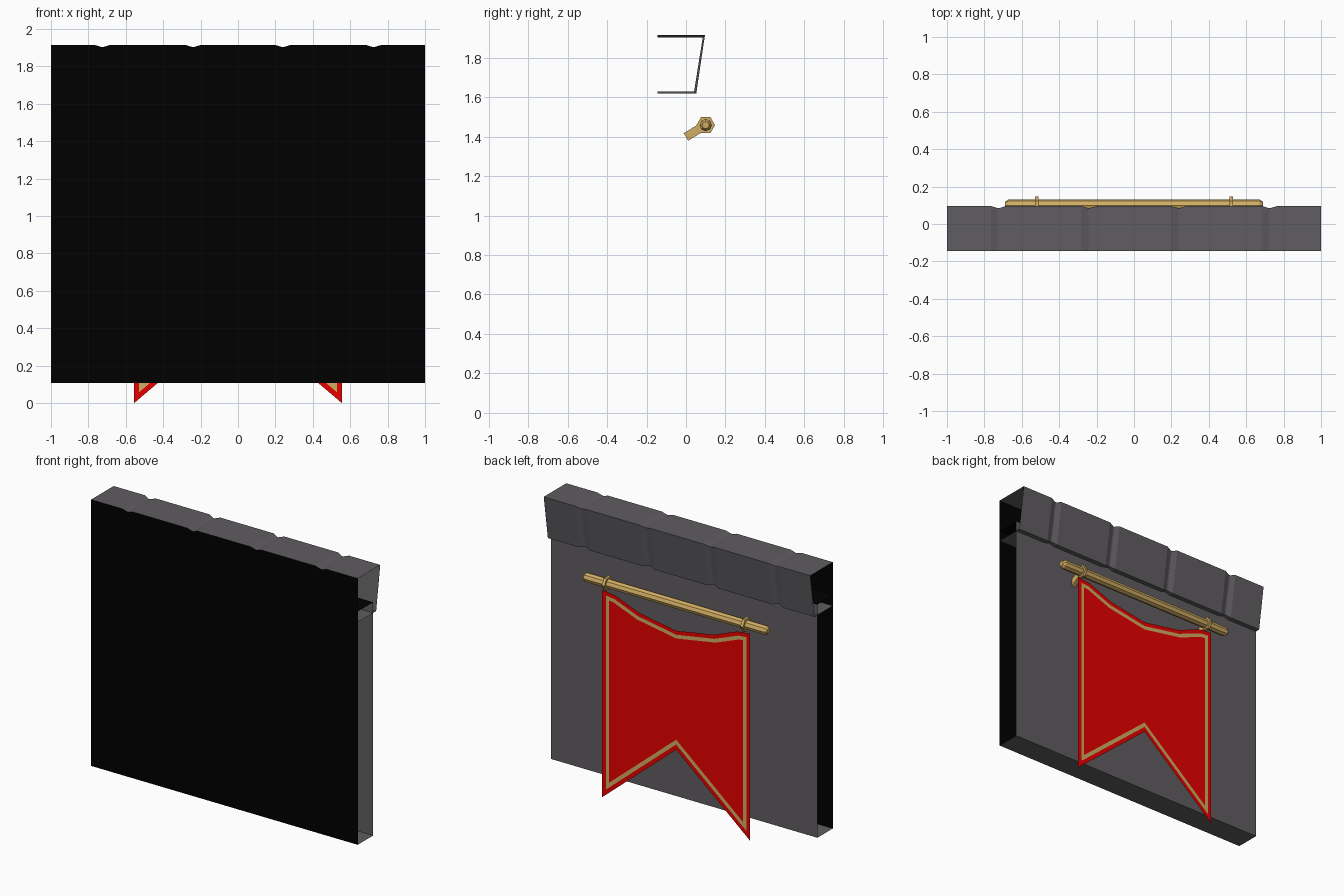
import bpy, bmesh, math
from mathutils import Vector, Matrix

if "Cube" in bpy.data.objects:
    bpy.data.objects.remove(bpy.data.objects["Cube"])


def material(name, rgb):
    m = bpy.data.materials.new(name)
    m.diffuse_color = (*rgb, 1)
    m.use_nodes = True
    m.node_tree.nodes["Principled BSDF"].inputs["Base Color"].default_value = m.diffuse_color
    return m


GREY = material("stone grey", (0.116, 0.109, 0.118))
BLACK = material("backing black", (0.0, 0.0, 0.0))
RED = material("cloth red", (0.8, 0.0, 0.0))
GOLD = material("gold", (0.64, 0.42, 0.125))


def make(name, verts, faces, mats, indices=None):
    me = bpy.data.meshes.new(name)
    me.from_pydata([tuple(v) for v in verts], [], faces)
    for m in mats:
        me.materials.append(m)
    if indices:
        for p, i in zip(me.polygons, indices):
            p.material_index = i
    bm = bmesh.new()
    bm.from_mesh(me)
    bmesh.ops.recalc_face_normals(bm, faces=bm.faces)
    bm.to_mesh(me)
    bm.free()
    ob = bpy.data.objects.new(name, me)
    bpy.context.collection.objects.link(ob)
    return ob


def bridge(k, l, n):
    """Quads between vertex loops k and l of n points each."""
    return [(k * n + i, k * n + (i + 1) % n, l * n + (i + 1) % n, l * n + i)
            for i in range(n)]


def sleeve(name, sections, side_mats):
    """Open-ended tube through equal closed sections, one material per side."""
    n, m = len(sections[0]), len(sections)
    faces = [f for k in range(m - 1) for f in bridge(k, k + 1, n)]
    make(name, [v for s in sections for v in s], faces, [GREY, BLACK], side_mats * (m - 1))


BACK = -0.145

# Wall: open-ended shell, black on its hidden back and top
wall = [(BACK, 1.69), (0.02, 1.69), (0.02, 0.108), (BACK, 0.108)]
sleeve("wall", [[(x, y, z) for y, z in wall] for x in (-1, 1)], [1, 0, 0, 1])

# Coping: overhanging sleeve with four shallow joint grooves
stations = [(-1, 0)]
for c in (-0.725, -0.24, 0.24, 0.725):
    stations += [(c - 0.04, 0), (c - 0.004, 0.011), (c + 0.004, 0.011), (c + 0.04, 0)]
stations.append((1, 0))
sleeve("coping", [[(x, BACK, 1.914 - d), (x, 0.096 - d, 1.914 - d),
                   (x, 0.052 - d, 1.618 + d), (x, BACK, 1.618 + d)] for x, d in stations],
       [0, 0, 0, 1])

# Banner: swallow-tailed cloth with an inset gold stripe, in one flat sheet
half = [(0.28, 1.325), (0.46, 1.395), (0.555, 1.405), (0.555, 0.0)]
outline = [(0, 1.277)] + half + [(0, 0.47)] + [(-x, z) for x, z in reversed(half)]


def inset(points, d):
    """Mitred inward offset of a clockwise outline."""
    out, n = [], len(points)
    for i in range(n):
        a, b, c = (Vector(points[k % n]) for k in (i - 1, i, i + 1))
        e1, e2 = (b - a).normalized(), (c - b).normalized()
        n1, n2 = Vector((e1.y, -e1.x)), Vector((e2.y, -e2.x))
        out.append(b + (n1 + n2) * d / (1 + n1.dot(n2)))
    return out


loops = [outline, inset(outline, 0.027), inset(outline, 0.052)]
n = len(outline)
faces = bridge(0, 1, n) + bridge(1, 2, n)
# Cloth field: triangles fanned from each lower tip
for tip, ring in ((4, [5, 0, 1, 2, 3]), (6, [7, 8, 9, 0, 5])):
    faces += [(2 * n + tip, 2 * n + a, 2 * n + b) for a, b in zip(ring, ring[1:])]
idx = [0] * n + [1] * n + [0] * 8
make("banner", [(p[0], 0.105, p[1]) for l in loops for p in l], faces, [RED, GOLD], idx)

# Rod: eight-sided, with tapered ends
CY, CZ = 0.1, 1.458


def circle(x, r, n):
    return [(x, CY + r * math.cos(i * math.tau / n), CZ + r * math.sin(i * math.tau / n))
            for i in range(n)]


rings = [circle(x, r, 8) for x, r in
         ((-0.69, 0.018), (-0.672, 0.031), (0.672, 0.031), (0.69, 0.018))]
faces = [f for k in range(3) for f in bridge(k, k + 1, 8)]
faces += [tuple(range(8)), tuple(range(24, 32))]
make("rod", [v for r in rings for v in r], faces, [GOLD])

for side, label in ((-1, "left"), (1, "right")):
    x = side * 0.52
    # Hexagonal ring around the rod
    bands = [circle(x + dx, r, 6) for dx, r in
             ((-0.01, 0.027), (-0.01, 0.047), (0.01, 0.047), (0.01, 0.027))]
    faces = [f for k in range(4) for f in bridge(k, (k + 1) % 4, 6)]
    make(label + "_ring", [v for b in bands for v in b], faces, [GOLD])

    # Slanted bracket from the wall up to the rod
    bm = bmesh.new()
    a, b = Vector((x, 0.0, 1.398)), Vector((x, 0.085, 1.45))
    d = b - a
    rot = Matrix.Rotation(math.atan2(d.z, d.y), 4, 'X')
    bmesh.ops.create_cube(bm, size=1, matrix=Matrix.Translation((a + b) / 2) @ rot
                          @ Matrix.Diagonal((0.03, d.length, 0.044, 1)))
    me = bpy.data.meshes.new(label + "_bracket")
    bm.to_mesh(me)
    bm.free()
    me.materials.append(GOLD)
    bpy.context.collection.objects.link(bpy.data.objects.new(label + "_bracket", me))
